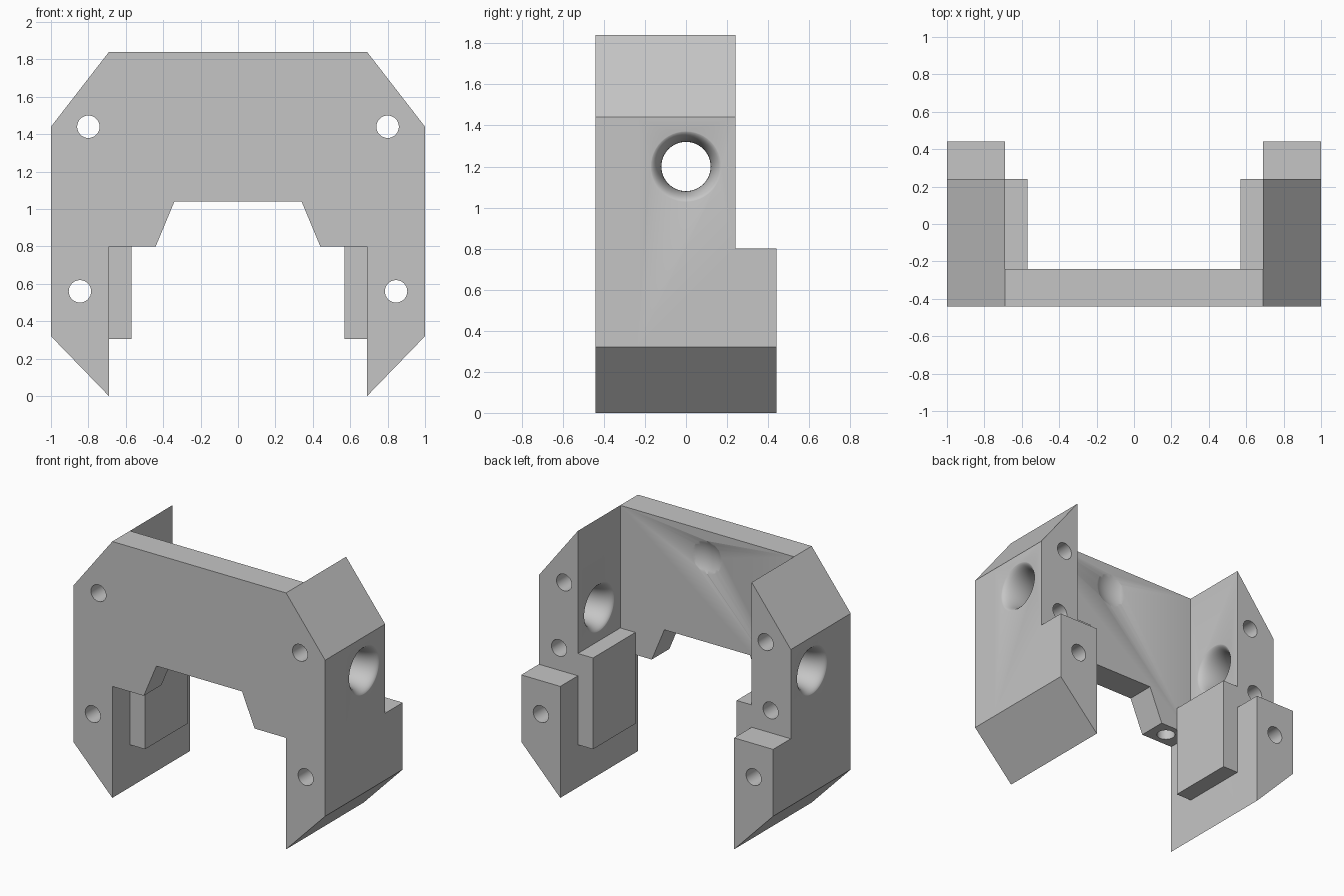
import bpy
import bmesh
import math
from mathutils import Matrix, Vector

cube = bpy.data.objects.get("Cube")
if cube:
    bpy.data.objects.remove(cube)

FRONT, WALL_BACK, LEG_BACK, HEEL_BACK = -0.44, -0.24, 0.24, 0.44
INNER, LEDGE = 0.69, 0.8

grey = bpy.data.materials.new("plain_grey")
grey.use_nodes = True
grey.diffuse_color = (0.56, 0.56, 0.56, 1)
grey.node_tree.nodes["Principled BSDF"].inputs["Base Color"].default_value = grey.diffuse_color


def make_object(name, bm):
    bmesh.ops.recalc_face_normals(bm, faces=bm.faces[:])
    mesh = bpy.data.meshes.new(name)
    bm.to_mesh(mesh)
    bm.free()
    mesh.materials.append(grey)
    obj = bpy.data.objects.new(name, mesh)
    bpy.context.collection.objects.link(obj)
    return obj


def extrude_back(bm, faces, distance):
    """Push faces backwards and return the new end faces."""
    new = bmesh.ops.extrude_face_region(bm, geom=faces)["geom"]
    verts = [g for g in new if isinstance(g, bmesh.types.BMVert)]
    bmesh.ops.translate(bm, verts=verts, vec=(0, distance, 0))
    return [g for g in new if isinstance(g, bmesh.types.BMFace)]


def lathe(bm, center, axis, rings, sides=32):
    """Closed round solid from (offset, radius) rings along an axis."""
    loops = []
    for offset, radius in rings:
        loop = []
        for i in range(sides):
            a = math.tau * i / sides
            co = Vector(center)
            co[axis] += offset
            co[(axis + 1) % 3] += radius * math.cos(a)
            co[(axis + 2) % 3] += radius * math.sin(a)
            loop.append(bm.verts.new(co))
        loops.append(loop)
    for low, high in zip(loops, loops[1:]):
        for i in range(sides):
            j = (i + 1) % sides
            bm.faces.new((low[i], low[j], high[j], high[i]))
    bm.faces.new(loops[0][::-1])
    bm.faces.new(loops[-1])


# Body: wall outline split into crossbar, upper legs and lower legs
upper_leg = [(1, LEDGE), (1, 1.44), (INNER, 1.84), (INNER, LEDGE)]
lower_leg = [(1, 0.32), (1, LEDGE), (INNER, LEDGE), (INNER, 0)]
half_bar = [(INNER, 1.84), (INNER, LEDGE), (0.44, LEDGE), (0.34, 1.04)]
crossbar = half_bar + [(-x, z) for x, z in reversed(half_bar)]
outlines = [crossbar]
for part in (upper_leg, lower_leg):
    outlines += [part, [(-x, z) for x, z in reversed(part)]]

bm = bmesh.new()
for outline in outlines:
    bm.faces.new([bm.verts.new((x, FRONT, z)) for x, z in outline])
bmesh.ops.remove_doubles(bm, verts=bm.verts[:], dist=0.0001)
bmesh.ops.recalc_face_normals(bm, faces=bm.faces[:])

ends = extrude_back(bm, bm.faces[:], WALL_BACK - FRONT)
legs = [f for f in ends if abs(f.calc_center_median().x) > INNER]
ends = extrude_back(bm, legs, LEG_BACK - WALL_BACK)
heels = [f for f in ends if f.calc_center_median().z < LEDGE]
extrude_back(bm, heels, HEEL_BACK - LEG_BACK)
bmesh.ops.recalc_face_normals(bm, faces=bm.faces[:])
bmesh.ops.dissolve_limit(bm, angle_limit=0.01, verts=bm.verts[:], edges=bm.edges[:])
body = make_object("bracket_body", bm)

# Cutters: screw holes, flared side openings and a shallow dimple
bm = bmesh.new()
flare = []
for i in range(-8, 9):
    t = math.radians(90) * i / 8
    flare.append((0.157 * math.sin(t), 0.12 + 0.06 * (1 - math.cos(t))))
flare = [(-0.2, 0.18)] + flare + [(0.2, 0.18)]
for s in (-1, 1):
    lathe(bm, (s * 0.8, 0, 1.44), 1, [(-0.6, 0.06), (0.6, 0.06)])
    lathe(bm, (s * 0.845, 0, 0.56), 1, [(-0.6, 0.06), (0.6, 0.06)])
    lathe(bm, (s * 0.84, 0, 0.96), 1, [(0, 0.06), (0.4, 0.06)])
    lathe(bm, (s * 0.56, -0.34, LEDGE), 2, [(-0.1, 0.06), (0.3, 0.06)])
    lathe(bm, (s * 0.845, 0, 1.2), 0, flare, 48)
bmesh.ops.create_uvsphere(bm, u_segments=48, v_segments=32, radius=0.25,
                          matrix=Matrix.Translation((0, WALL_BACK + 0.22, 1.65)))
cutter = make_object("hole_cutter", bm)
cutter.hide_render = True

cut = body.modifiers.new("holes", "BOOLEAN")
cut.operation = "DIFFERENCE"
cut.solver = "EXACT"
cut.object = cutter
bpy.ops.object.select_all(action="DESELECT")
bpy.context.view_layer.objects.active = body
body.select_set(True)
bpy.ops.object.modifier_apply(modifier=cut.name)
bpy.data.objects.remove(cutter)
bpy.ops.object.shade_smooth_by_angle(angle=math.radians(30))

# Raised pads on the inner faces of the legs
for side, s in (("left", 1), ("right", -1)):
    low, high = Vector((0.57, WALL_BACK, 0.305)), Vector((INNER, LEG_BACK, 0.96))
    mid, size = (low + high) / 2, high - low
    mid.x *= s
    bm = bmesh.new()
    bmesh.ops.create_cube(bm, size=1, matrix=Matrix.Translation(mid) @ Matrix.Diagonal((*size, 1)))
    make_object(side + "_inner_pad", bm)
